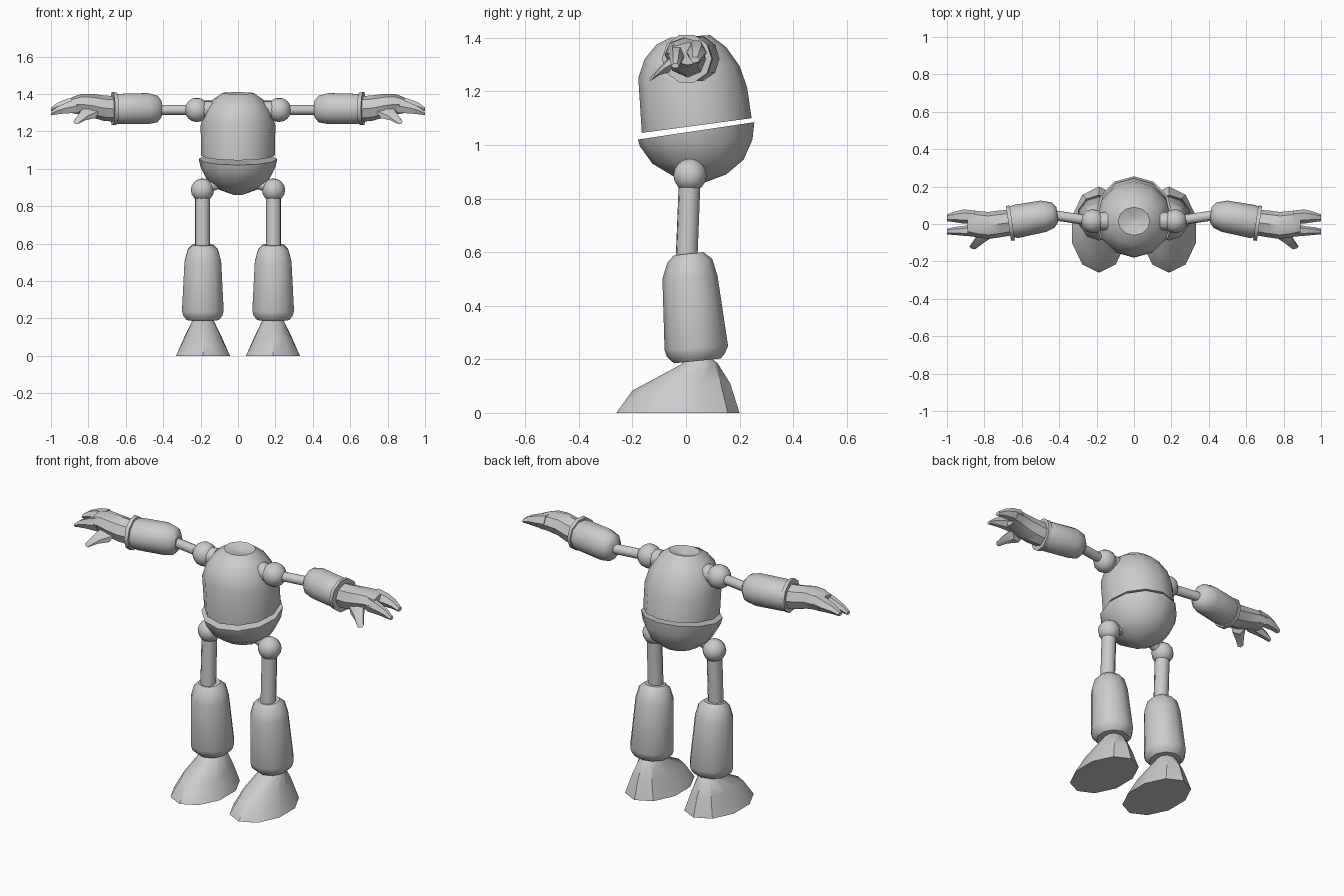
import bpy, bmesh
from math import sin, cos, tau, radians
from mathutils import Vector as V

old = bpy.data.objects.get("Cube")
if old:
    bpy.data.objects.remove(old)

grey = bpy.data.materials.new("plain grey")
grey.use_nodes = True
GREY = (0.6, 0.6, 0.6, 1)
grey.diffuse_color = GREY
grey.node_tree.nodes["Principled BSDF"].inputs["Base Color"].default_value = GREY


def finish(name, bm, angle=40):
    bmesh.ops.recalc_face_normals(bm, faces=bm.faces)
    mesh = bpy.data.meshes.new(name)
    bm.to_mesh(mesh)
    bm.free()
    mesh.materials.append(grey)
    ob = bpy.data.objects.new(name, mesh)
    bpy.context.collection.objects.link(ob)
    bpy.ops.object.select_all(action="DESELECT")
    ob.select_set(True)
    bpy.context.view_layer.objects.active = ob
    bpy.ops.object.shade_smooth_by_angle(angle=radians(angle))


def loft(name, rings, sides=10, flip=1, angle=40):
    """Skin elliptical rings, each given as two opposite points and a half-width vector."""
    bm = bmesh.new()
    loops = []
    for p, q, w in rings:
        p, q, w = V(p), V(q), V(w)
        mid, half = (p + q) / 2, (p - q) / 2
        loop = []
        for i in range(sides):
            co = mid + half * cos(tau * i / sides) + w * sin(tau * i / sides)
            loop.append(bm.verts.new((co.x * flip, co.y, co.z)))
        loops.append(loop)
    for a, b in zip(loops, loops[1:]):
        for i in range(sides):
            j = (i + 1) % sides
            bm.faces.new((a[i], a[j], b[j], b[i]))
    bm.faces.new(loops[0])
    bm.faces.new(loops[-1])
    finish(name, bm, angle)


def upright(x, rows):
    """Rings from side profile rows: front y, front z, back y, back z, half width."""
    return [((x, yf, zf), (x, yb, zb), (w, 0, 0)) for yf, zf, yb, zb, w in rows]


def sideways(rows):
    """Rings from arm rows: front x, front y, back x, back y, middle z, half height."""
    return [((xf, yf, z), (xb, yb, z), (0, 0, h)) for xf, yf, xb, yb, z, h in rows]


def rod(name, a, b, radius, flip):
    a, b = V(a), V(b)
    d = (b - a).normalized()
    u = d.orthogonal().normalized() * radius
    loft(name, [(c + u, c - u, d.cross(u)) for c in (a, b)], 10, flip)


def ball(name, centre, radius, flip):
    bm = bmesh.new()
    bmesh.ops.create_uvsphere(bm, u_segments=12, v_segments=8, radius=radius)
    bmesh.ops.translate(bm, verts=bm.verts, vec=(centre[0] * flip, centre[1], centre[2]))
    finish(name, bm)


# Body: upper shell with a dimpled top, and a bowl below the slanted gap
loft("upper_body", upright(0, [
    (-.165, 1.045, .245, 1.10, .197), (-.178, 1.25, .228, 1.215, .2),
    (-.155, 1.32, .20, 1.295, .178), (-.11, 1.375, .15, 1.365, .135),
    (-.06, 1.40, .09, 1.41, .085), (.01, 1.385, .03, 1.385, .01)]), 12)
loft("lower_body", upright(0, [
    (-.18, 1.02, .255, 1.085, .21), (-.172, .995, .248, 1.02, .2),
    (-.125, .93, .215, .945, .165), (-.05, .885, .15, .89, .1),
    (.03, .86, .07, .86, .02)]), 12)

for side, s in (("left", 1), ("right", -1)):
    # Arm
    ball(f"{side}_shoulder", (.22, .015, 1.315), .065, s)
    rod(f"{side}_shoulder_pin", (.14, .015, 1.315), (.2, .015, 1.315), .05, s)
    rod(f"{side}_upper_arm", (.25, .02, 1.315), (.43, .047, 1.315), .027, s)
    loft(f"{side}_forearm", sideways([
        (.405, .01, .415, .09, 1.32, .045), (.425, -.02, .44, .115, 1.32, .075),
        (.47, -.042, .5, .125, 1.322, .087), (.62, -.075, .645, .102, 1.32, .085),
        (.65, -.07, .672, .09, 1.32, .078)]), 10, s)
    loft(f"{side}_cuff", sideways([
        (.637, -.087, .665, .1, 1.322, .09), (.657, -.09, .685, .096, 1.322, .093)]), 10, s)

    # Hand with two fingers and a thumb
    loft(f"{side}_palm", sideways([
        (.65, -.06, .675, .075, 1.32, .068), (.72, -.072, .72, .072, 1.325, .068),
        (.78, -.08, .78, .064, 1.338, .063), (.84, -.072, .84, .07, 1.345, .055),
        (.89, -.06, .89, .075, 1.34, .042)]), 8, s)
    loft(f"{side}_front_finger", sideways([
        (.85, -.068, .85, .0, 1.338, .045), (.92, -.062, .92, -.012, 1.325, .033),
        (.97, -.058, .97, -.018, 1.31, .022), (1, -.055, 1, -.025, 1.295, .01)]), 6, s)
    loft(f"{side}_back_finger", sideways([
        (.85, .0, .85, .072, 1.35, .045), (.91, .002, .91, .078, 1.345, .035),
        (.96, .01, .96, .066, 1.335, .025), (1, .015, 1, .052, 1.318, .012)]), 6, s)
    loft(f"{side}_thumb", [
        ((.74, -.06, 1.31), (.83, -.04, 1.31), (0, .02, .045)),
        ((.8, -.098, 1.285), (.855, -.083, 1.285), (0, .015, .028)),
        ((.845, -.132, 1.252), (.88, -.12, 1.252), (0, .008, .013))], 6, s)

    # Leg
    ball(f"{side}_hip", (.19, .015, .887), .062, s)
    rod(f"{side}_hip_pin", (.19, .015, .89), (.09, .02, .93), .03, s)
    rod(f"{side}_thigh", (.19, .002, .57), (.19, .013, .85), .041, s)
    loft(f"{side}_shin", upright(.188, [
        (-.045, .588, .065, .6, .058), (-.07, .56, .098, .575, .085),
        (-.088, .50, .118, .51, .103), (-.08, .235, .157, .25, .117),
        (-.072, .21, .145, .222, .11), (-.045, .185, .13, .203, .09)]), 10, s)

    # Foot with a sloping instep and a flared sole
    loft(f"{side}_foot", upright(.187, [
        (-.26, 0, .2, 0, .152), (-.2, .083, .165, .11, .105),
        (-.02, .18, .118, .185, .063), (.0, .2, .1, .2, .05)]), 10, s, 35)
